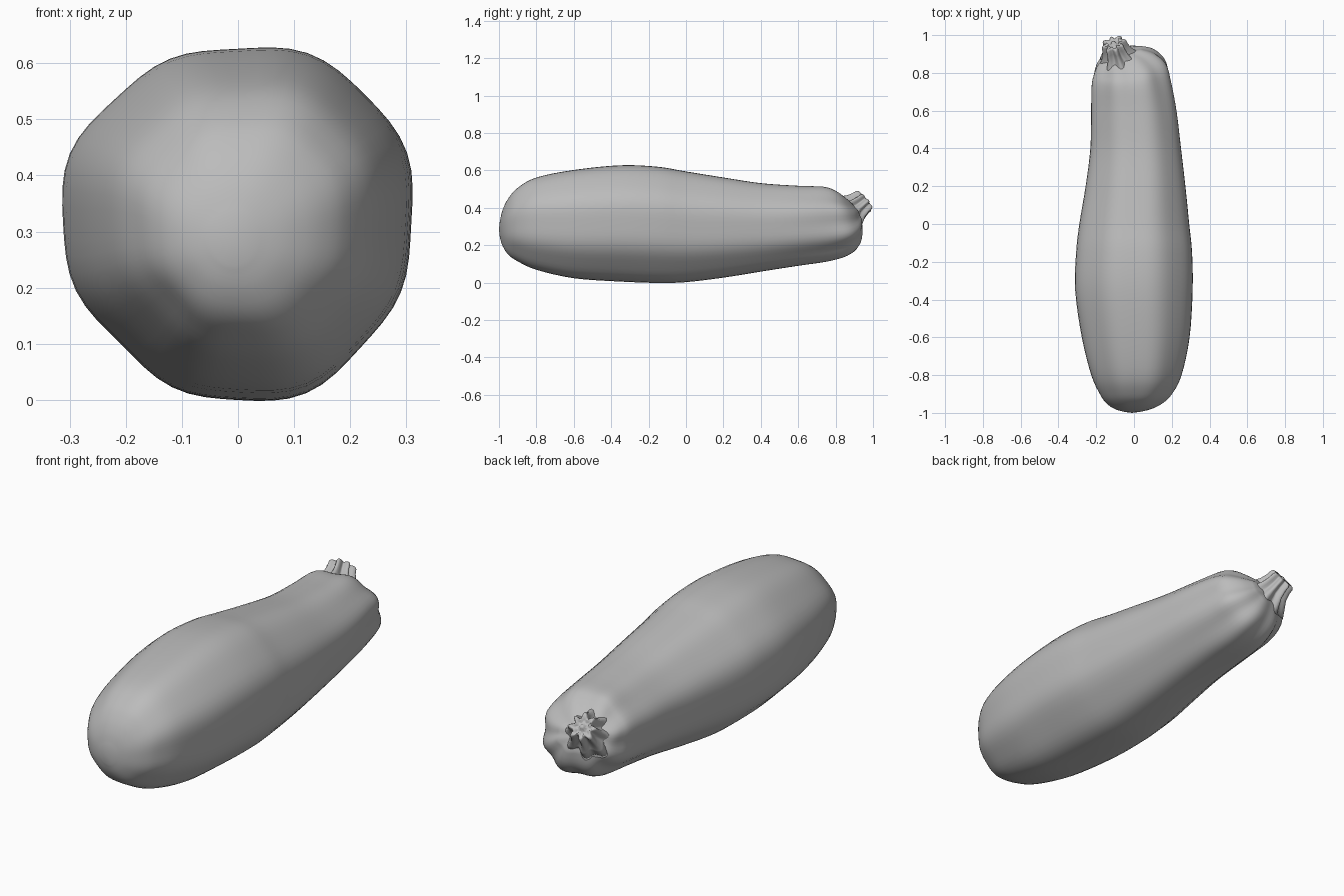
import bpy
import bmesh
from math import sin, cos, tau, sqrt
from mathutils import Vector

cube = bpy.data.objects.get("Cube")
if cube:
    bpy.data.objects.remove(cube)

SEGMENTS = 64
RIBS = 8

skin = bpy.data.materials.new("plain grey")
skin.use_nodes = True
grey = (0.5, 0.5, 0.5, 1)
skin.diffuse_color = grey
skin.node_tree.nodes["Principled BSDF"].inputs["Base Color"].default_value = grey


def loft(name, rings, start, end):
    """Skin a list of closed rings and close both ends with a fan."""
    bm = bmesh.new()
    loops = [[bm.verts.new(p) for p in ring] for ring in rings]
    for a, b in zip(loops, loops[1:]):
        for i in range(SEGMENTS):
            j = (i + 1) % SEGMENTS
            bm.faces.new((a[i], a[j], b[j], b[i]))
    for loop, tip in ((loops[0], start), (loops[-1], end)):
        centre = bm.verts.new(tip)
        for i in range(SEGMENTS):
            bm.faces.new((loop[i], loop[(i + 1) % SEGMENTS], centre))
    bmesh.ops.recalc_face_normals(bm, faces=bm.faces[:])
    mesh = bpy.data.meshes.new(name)
    bm.to_mesh(mesh)
    bm.free()
    mesh.materials.append(skin)
    for face in mesh.polygons:
        face.use_smooth = True
    obj = bpy.data.objects.new(name, mesh)
    bpy.context.collection.objects.link(obj)
    return obj


def spline(a, b, c, d, t):
    """Smooth interpolation from b to c."""
    return b + t / 2 * (c - a + t * (2 * a - 5 * b + 4 * c - d
                                     + t * (3 * (b - c) + d - a)))


# Body stations: y, bottom z, top z, right x, left x, rib depth, end tilt
stations = [
    (-.995, .24, .33, -.05, .03, 0, 0),
    (-.98, .195, .39, -.10, .09, .01, 0),
    (-.95, .15, .45, -.145, .15, .02, 0),
    (-.9, .115, .505, -.18, .2, .03, 0),
    (-.8, .07, .56, -.225, .25, .03, 0),
    (-.6, .025, .6, -.275, .292, .03, 0),
    (-.35, .007, .625, -.31, .308, .03, 0),
    (-.15, 0, .617, -.305, .305, .03, 0),
    (0, .004, .592, -.288, .29, .03, 0),
    (.2, .028, .56, -.255, .27, .03, 0),
    (.4, .06, .53, -.23, .247, .03, 0),
    (.6, .092, .515, -.225, .222, .04, 0),
    (.75, .12, .508, -.22, .19, .06, .1),
    (.83, .16, .485, -.205, .16, .09, .25),
    (.88, .22, .45, -.185, .1, .11, .35),
    (.905, .3, .42, -.15, .03, .12, .45),
]


def body_ring(y, low, high, right, left, rib, tilt):
    cx, cz = (left + right) / 2, (low + high) / 2
    rx, rz = (left - right) / 2, (high - low) / 2
    points = []
    for i in range(SEGMENTS):
        a = tau * i / SEGMENTS
        c, s = cos(a), sin(a)
        # Soft ribs, fuller at the upper left and flatter at the lower right
        r = 1 + rib * (1 - cos(RIBS * a)) / 2
        r += .04 * sin(2 * a) * (c + s) / sqrt(2)
        dx, dz = rx * r * c, rz * r * s
        points.append((cx + dx, y + tilt * (.6 * dx - dz), cz + dz))
    return points


rings = []
STEPS = 4
last = len(stations) - 1
for k in range(last):
    four = [stations[min(max(k + n, 0), last)] for n in (-1, 0, 1, 2)]
    for step in range(STEPS):
        rings.append(body_ring(*[spline(*v, step / STEPS) for v in zip(*four)]))
rings.append(body_ring(*stations[-1]))
loft("squash_body", rings, (-.01, -1, .285), (-.07, .91, .365))

# Fluted stem, leaning up and back, with a sunken cut end
axis = Vector((-.25, .75, .6)).normalized()
side = axis.cross(Vector((0, 0, 1))).normalized()
up = side.cross(axis)
tip = Vector((-.11, .958, .44))


def stem_ring(along, radius, flute):
    centre = tip + axis * along
    points = []
    for i in range(SEGMENTS):
        a = tau * i / SEGMENTS
        r = radius * (1 + flute * cos(RIBS * a) + .06 * cos(3 * a + 1))
        points.append(centre + (side * cos(a) + up * sin(a)) * r)
    return points


stem_profile = [(-.14, .115, .08), (-.1, .088, .14), (-.07, .068, .2),
                (-.035, .058, .22), (-.01, .056, .22), (0, .05, .22),
                (.002, .042, .25), (-.012, .03, .2), (-.012, .018, .1),
                (.004, .01, 0)]
loft("squash_stem", [stem_ring(*p) for p in stem_profile],
     tip - axis * .15, tip + axis * .008)
